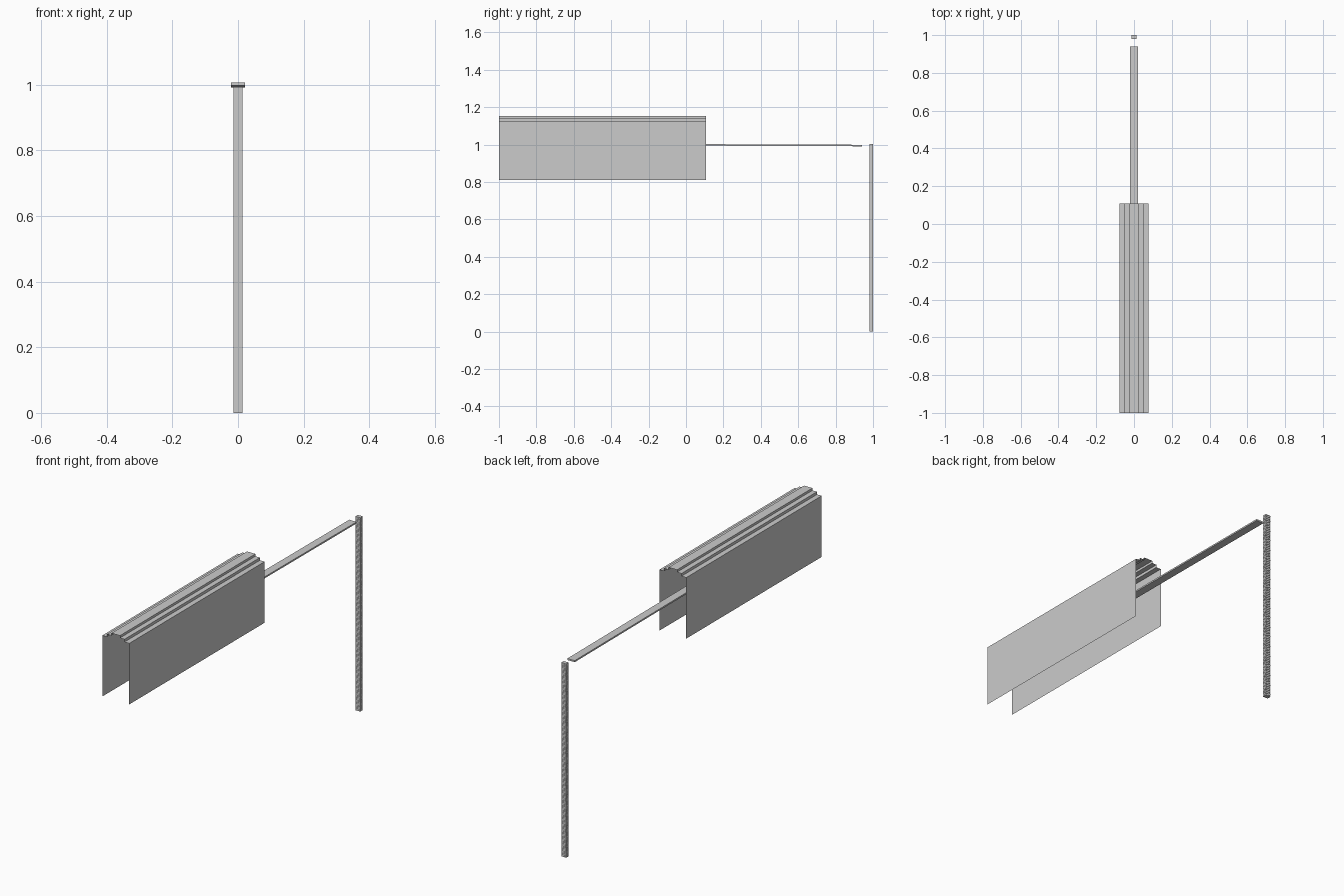
import bpy, bmesh
from mathutils import Vector

if "Cube" in bpy.data.objects:
    bpy.data.objects.remove(bpy.data.objects["Cube"])


def make_object(name, bm):
    bmesh.ops.remove_doubles(bm, verts=bm.verts, dist=1e-6)
    mesh = bpy.data.meshes.new(name)
    bm.to_mesh(mesh)
    bm.free()
    ob = bpy.data.objects.new(name, mesh)
    bpy.context.collection.objects.link(ob)
    return ob


def loft(bm, rings, closed=True, caps=True):
    rows = [[bm.verts.new(p) for p in ring] for ring in rings]
    n = len(rows[0])
    for a, b in zip(rows, rows[1:]):
        for i in range(n if closed else n - 1):
            j = (i + 1) % n
            bm.faces.new((a[i], a[j], b[j], b[i]))
    if caps:
        bm.faces.new(rows[0][::-1])
        bm.faces.new(rows[-1])
    bmesh.ops.recalc_face_normals(bm, faces=bm.faces)


# Hood: thin open sheet with a stepped roof, swept along y
half = [(0.077, 0.81), (0.077, 1.126), (0.05, 1.126),
        (0.05, 1.14), (0.024, 1.14), (0.024, 1.152)]
profile = half + [(-x, z) for x, z in reversed(half)]
bm = bmesh.new()
loft(bm, [[Vector((x, y, z)) for x, z in profile] for y in (-1.0, 0.108)],
     closed=False, caps=False)
# Outside of the roof faces up
if max(bm.faces, key=lambda f: f.calc_center_median().z).normal.z < 0:
    bmesh.ops.reverse_faces(bm, faces=bm.faces)
make_object("hood", bm)

# Beam: flat bar running out of the hood, dipping slightly to the post
bm = bmesh.new()
rings = []
for y, z in ((-0.83, 1.002), (0.94, 0.995)):
    rings.append([Vector((sx * 0.021, y, z + sz * 0.004))
                  for sx, sz in ((-1, -1), (1, -1), (1, 1), (-1, 1))])
loft(bm, rings)
make_object("beam", bm)

# Post: slim rectangular stack of fine ribs
bm = bmesh.new()
ribs, height, rings = 200, 1.003, []
pitch = height / ribs
for i in range(ribs):
    for t, inset in ((0.0, 0.0), (0.5, 0.0), (0.5, 0.0008), (1.0, 0.0008)):
        if i == ribs - 1:
            inset = 0.0
        if i == ribs - 1 and t == 0.5 and len(rings) % 4 == 2:
            continue
        rings.append([Vector((sx * (0.014 - inset), 0.99 + sy * (0.01 - inset), (i + t) * pitch))
                      for sx, sy in ((-1, -1), (1, -1), (1, 1), (-1, 1))])
loft(bm, rings)
make_object("post", bm)
